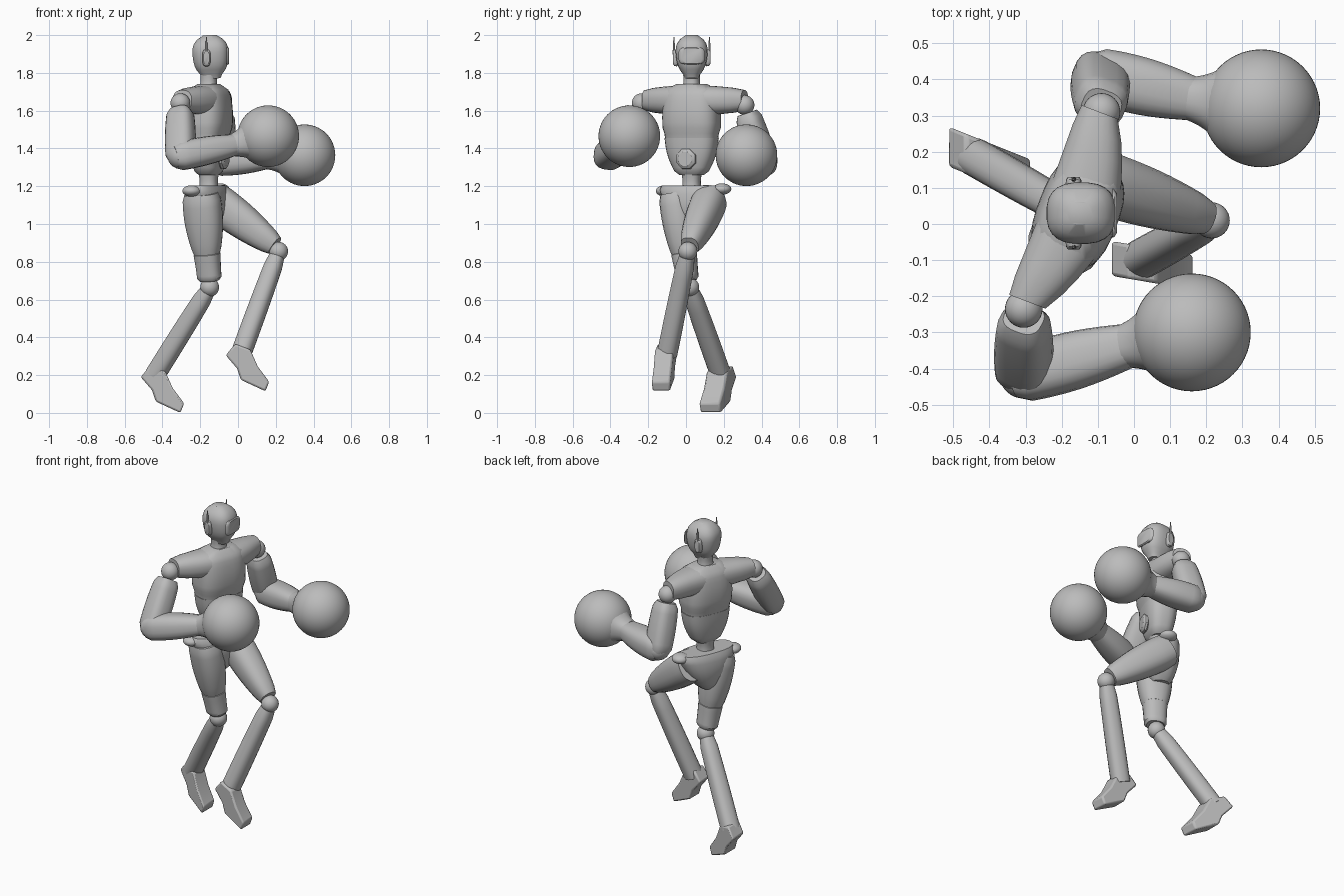
import bpy, bmesh, math
from mathutils import Vector

default_cube = bpy.data.objects.get("Cube")
if default_cube:
    bpy.data.objects.remove(default_cube, do_unlink=True)

COLOUR = (0.5, 0.5, 0.5, 1)
grey = bpy.data.materials.new("plain grey")
grey.use_nodes = True
grey.diffuse_color = COLOUR
grey.node_tree.nodes["Principled BSDF"].inputs["Base Color"].default_value = COLOUR

FORWARD = Vector((1, 0, 0))
ACROSS = Vector((0, 1, 0))
UP = Vector((0, 0, 1))
SHOULDER_LINE = Vector((0.36, 0.93, 0))   # the body is turned a little
parts = []


def finish(name, bm):
    bmesh.ops.recalc_face_normals(bm, faces=bm.faces)
    mesh = bpy.data.meshes.new(name)
    bm.to_mesh(mesh)
    bm.free()
    mesh.materials.append(grey)
    part = bpy.data.objects.new(name, mesh)
    bpy.context.collection.objects.link(part)
    parts.append(part)
    return part


def pair(size):
    """A size is one radius, or a half depth and a half width."""
    return Vector(size) if isinstance(size, tuple) else Vector((size, size))


def signed_power(value, exponent):
    return math.copysign(abs(value) ** exponent, value)


def loft(name, start, end, first, middle, last, caps=(0.8, 0.8), dome=20,
         side=SHOULDER_LINE, square=2.4, sides=20, steps=10, bow=0):
    """Swelling tube from start to end, with rounded caps and an optional bow."""
    start, end = Vector(start), Vector(end)
    first, middle, last = pair(first), pair(middle), pair(last)
    axis = (end - start).normalized()
    wide = (side - axis * side.dot(axis)).normalized()
    deep = wide.cross(axis)
    bm = bmesh.new()
    rings = []
    for step in range(steps + 1):
        t = step / steps
        swell = math.sin(math.pi * t)
        size = first.lerp(last, t) + (middle - (first + last) / 2) * swell
        rounding = math.sqrt(max(0, 1 - abs(2 * t - 1) ** dome))
        size *= max(rounding, caps[0] if t < 0.5 else caps[1])
        centre = start.lerp(end, t) + deep * bow * swell
        ring = []
        for corner in range(sides):
            angle = math.tau * (corner + 0.5) / sides
            x = signed_power(math.cos(angle), 2 / square)
            y = signed_power(math.sin(angle), 2 / square)
            ring.append(bm.verts.new(centre + deep * size.x * x + wide * size.y * y))
        rings.append(ring)
    for lower, upper in zip(rings, rings[1:]):
        for i in range(sides):
            bm.faces.new((lower[i - 1], lower[i], upper[i], upper[i - 1]))
    bm.faces.new(rings[0])
    bm.faces.new(rings[-1])
    return finish(name, bm)


def ball(name, centre, radius, segments=32, flatten=1):
    bm = bmesh.new()
    bmesh.ops.create_uvsphere(bm, u_segments=segments, v_segments=segments // 2, radius=radius)
    bmesh.ops.scale(bm, vec=(1, 1, flatten), verts=bm.verts)
    bmesh.ops.translate(bm, vec=centre, verts=bm.verts)
    return finish(name, bm)


# Side outline of a foot pointing down, measured from the heel
FOOT_OUTLINE = [(0, 0), (0.06, -0.07), (0.08, -0.13), (0.21, -0.19),
                (0.23, -0.14), (0.17, -0.06), (0.13, 0.03), (0.05, 0.06)]


def foot(name, heel, swing, half_width):
    """Foot outline thickened sideways and swung towards the toe."""
    bm = bmesh.new()
    walls = []
    for offset in (-half_width, half_width):
        walls.append([bm.verts.new(Vector(heel) + Vector((x, offset + swing * x, z)))
                      for x, z in FOOT_OUTLINE])
    inner, outer = walls
    for i in range(len(inner)):
        bm.faces.new((inner[i - 1], inner[i], outer[i], outer[i - 1]))
    bm.faces.new(inner)
    bm.faces.new(outer)
    bevel = finish(name, bm).modifiers.new("soft edges", "BEVEL")
    bevel.width = 0.01
    bevel.segments = 2


def middle_column(z, x=-0.155):
    return Vector((x, 0.03, z))


# Head and visor
loft("head", middle_column(1.77, -0.14), middle_column(2, -0.15),
     first=(0.08, 0.06), middle=(0.095, 0.083), last=(0.1, 0.09),
     caps=(0.6, 0.35), dome=3, side=ACROSS, square=2.6, sides=24)
loft("visor", middle_column(1.89, -0.06), middle_column(1.89, -0.047),
     first=(0.046, 0.07), middle=(0.046, 0.065), last=(0.046, 0.06),
     caps=(1, 0.9), side=ACROSS, square=4, steps=2)

# Ears and antennae
for label, out in (("right", -ACROSS), ("left", ACROSS)):
    ear = Vector((-0.167, 0.03, 1.88)) + out * 0.07
    loft(label + "_ear", ear, ear + out * 0.03,
         first=(0.045, 0.022), middle=(0.045, 0.022), last=(0.04, 0.02),
         side=FORWARD, square=3, steps=4)
    base = ear + out * 0.024
    loft(label + "_antenna", base, base + UP * 0.11,
         first=0.008, middle=0.006, last=0.003, side=FORWARD, sides=8, steps=3)

# Neck and torso
loft("neck", middle_column(1.69), middle_column(1.8), first=0.06, middle=0.043, last=0.045)
loft("chest", middle_column(1.45), middle_column(1.74),
     first=(0.1, 0.15), middle=(0.112, 0.153), last=(0.085, 0.14),
     caps=(0.93, 0.6), dome=10, square=2.8, sides=28)
loft("shoulders", (-0.295, -0.215, 1.655), (-0.095, 0.31, 1.655),
     first=(0.06, 0.06), middle=(0.1, 0.08), last=(0.06, 0.06),
     caps=(0.9, 0.9), side=UP, sides=24, bow=-0.045)
loft("abdomen", middle_column(1.26), middle_column(1.455),
     first=(0.06, 0.08), middle=(0.085, 0.125), last=(0.095, 0.143),
     caps=(0.8, 1), square=2.8, sides=28)
loft("belly_plate", (-0.09, 0.006, 1.345), (-0.058, -0.006, 1.345),
     first=0.06, middle=0.058, last=0.05, square=2, sides=8, steps=3)
loft("spine", middle_column(1.14), middle_column(1.28), first=0.065, middle=0.047, last=0.055)

# Pelvis with flared hip corners
loft("pelvis", (-0.165, 0.035, 0.97), (-0.165, 0.035, 1.205),
     first=(0.06, 0.05), middle=(0.095, 0.14), last=(0.085, 0.19), caps=(0.8, 0.9), sides=24)
ball("right_hip_flare", (-0.245, -0.11, 1.175), radius=0.05, flatten=0.6)
ball("left_hip_flare", (-0.095, 0.19, 1.185), radius=0.05, flatten=0.6)

# Arms with round gloves
ARMS = {
    "right": dict(shoulder=(-0.305, -0.235, 1.64), elbow=(-0.305, -0.415, 1.36),
                  wrist=(-0.01, -0.335, 1.42), fist=(0.16, -0.3, 1.465)),
    "left": dict(shoulder=(-0.09, 0.31, 1.63), elbow=(-0.095, 0.41, 1.33),
                 wrist=(0.17, 0.345, 1.35), fist=(0.352, 0.32, 1.364)),
}
for label, arm in ARMS.items():
    shoulder, elbow, wrist, fist = (Vector(point) for point in arm.values())
    ball(label + "_shoulder_joint", shoulder, radius=0.052)
    loft(label + "_upper_arm", shoulder.lerp(elbow, 0.14), shoulder.lerp(elbow, 1.08),
         first=(0.068, 0.062), middle=(0.078, 0.07), last=(0.075, 0.065), square=2.8)
    ball(label + "_elbow", elbow, radius=0.068)
    loft(label + "_forearm", elbow.lerp(wrist, -0.1), wrist,
         first=(0.075, 0.075), middle=(0.075, 0.08), last=(0.055, 0.06),
         caps=(0.8, 1), square=2.6)
    loft(label + "_cuff", wrist.lerp(fist, -0.1), wrist.lerp(fist, 0.5),
         first=0.06, middle=0.08, last=0.12, caps=(1, 1))
    ball(label + "_glove", fist, radius=0.163, segments=56)

# Thighs and knee sleeve
hip, knee = Vector((-0.195, -0.055, 1.16)), Vector((-0.15, 0.01, 0.7))
loft("right_thigh", hip, hip.lerp(knee, 0.7),
     first=(0.1, 0.085), middle=(0.1, 0.085), last=(0.07, 0.065), caps=(0.9, 0.95))
loft("right_knee_sleeve", hip.lerp(knee, 0.66), knee,
     first=(0.072, 0.067), middle=(0.066, 0.06), last=(0.064, 0.055))
loft("left_thigh", (-0.13, 0.13, 1.13), (0.195, 0.02, 0.885),
     first=(0.1, 0.09), middle=(0.092, 0.082), last=(0.058, 0.053), caps=(0.95, 0.9))

# Shins with ball knees
SHINS = {
    "right": dict(knee=(-0.15, 0.02, 0.665), ankle=(-0.44, 0.185, 0.2)),
    "left": dict(knee=(0.215, 0.01, 0.855), ankle=(0.015, -0.1, 0.31)),
}
for label, leg in SHINS.items():
    knee, ankle = Vector(leg["knee"]), Vector(leg["ankle"])
    ball(label + "_knee_joint", knee, radius=0.05)
    loft(label + "_shin", knee.lerp(ankle, 0.05), ankle,
         first=0.047, middle=0.052, last=0.053, caps=(0.85, 1))

# Feet
foot("right_foot", heel=(-0.515, 0.215, 0.19), swing=-0.4, half_width=0.055)
foot("left_foot", heel=(-0.065, -0.095, 0.305), swing=-0.17, half_width=0.048)

# Smooth shading with crisp rims
for selected in bpy.context.selected_objects:
    selected.select_set(False)
for part in parts:
    part.select_set(True)
bpy.context.view_layer.objects.active = parts[0]
bpy.ops.object.shade_smooth_by_angle(angle=math.radians(35))
